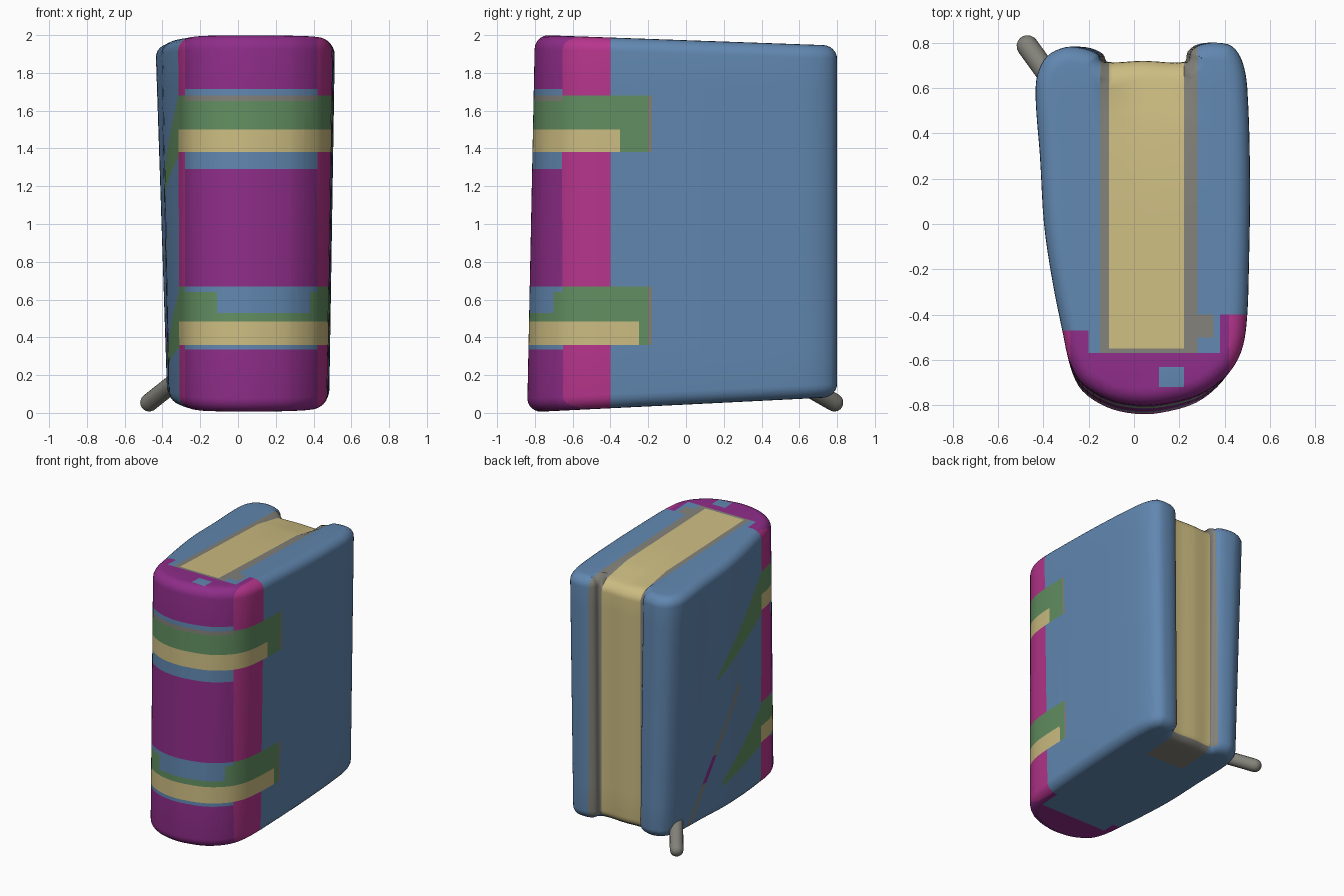
import bpy, bmesh, math
from mathutils import Vector

if "Cube" in bpy.data.objects:
    bpy.data.objects.remove(bpy.data.objects["Cube"])


def material(name, rgb):
    m = bpy.data.materials.new(name)
    lin = [((c / 255 + 0.055) / 1.055) ** 2.4 for c in rgb]
    m.diffuse_color = (*lin, 1)
    m.use_nodes = True
    m.node_tree.nodes["Principled BSDF"].inputs["Base Color"].default_value = m.diffuse_color
    return m


BLUE, TAN, GREEN, PURPLE, PINK, GREY = range(6)
mats = [material("cover blue", (97, 135, 176)), material("page tan", (205, 189, 130)),
        material("band green", (98, 143, 97)), material("spine purple", (143, 45, 137)),
        material("spine pink", (183, 53, 141)), material("edge grey", (130, 129, 121))]

# Outline seen from above, clockwise from the right side of the page groove
OUTLINE = [(0.235, 0.715), (0.25, 0.76), (0.29, 0.79), (0.36, 0.80), (0.43, 0.785),
           (0.475, 0.72), (0.498, 0.6), (0.51, 0.2), (0.505, -0.2), (0.495, -0.45),
           (0.47, -0.58), (0.41, -0.68), (0.29, -0.77), (0.12, -0.815), (0.0, -0.818),
           (-0.12, -0.79), (-0.23, -0.72), (-0.285, -0.62), (-0.312, -0.5), (-0.36, -0.25),
           (-0.395, 0.0), (-0.412, 0.3), (-0.43, 0.55), (-0.422, 0.66), (-0.38, 0.74),
           (-0.30, 0.78), (-0.22, 0.775), (-0.16, 0.75), (-0.135, 0.715), (0.04, 0.72)]


def smooth_loop(pts, steps):
    """Closed Catmull-Rom curve through the points."""
    out, n = [], len(pts)
    for i in range(n):
        a, b, c, d = (Vector(pts[(i + k) % n]) for k in (-1, 0, 1, 2))
        lab, lbc, lcd = (b - a).length, (c - b).length, (d - c).length
        t1 = (c - a) / (lab + lbc) * lbc
        t2 = (d - b) / (lbc + lcd) * lbc
        for s in range(steps):
            t = s / steps
            out.append(b * (2*t**3 - 3*t**2 + 1) + t1 * (t**3 - 2*t**2 + t)
                       + c * (3*t**2 - 2*t**3) + t2 * (t**3 - t**2))
    return out


def deform(x, y, z):
    """Lean of the covers and slope of the top and bottom edges."""
    w = (y + 0.82) / 1.62
    x *= 1 - (0.085 * w if x < 0 else 0.03) * (1.8 - z)
    lo = 0.003 + 0.05 * (y + 0.82)
    hi = 2.0 - 0.035 * (y + 0.78)
    if y < 0:
        y -= 0.025 * (z - 1) * y
    return Vector((x, y, lo + (hi - lo) * z / 2))


# Book body: rounded loft of the outline
bm = bmesh.new()
loop = smooth_loop(OUTLINE, 4)
N = len(loop)
normals = []
for i in range(N):
    t = loop[(i + 1) % N] - loop[i - 1]
    normals.append(Vector((t.y, -t.x)).normalized())
if (loop[30] + normals[30] * 0.1).length > loop[30].length:
    normals = [-v for v in normals]

R = 0.075
arc = [(R * (1 - math.sin(a)), R * (1 - math.cos(a)))
       for a in (k * math.pi / 12 for k in range(7))]
levels = arc + [(0, z) for z in (0.4, 0.8, 1.2, 1.6)] + [(i, 2 - z) for i, z in reversed(arc)]
rings = []
for inset, z in levels:
    rings.append([bm.verts.new(deform(*(p + n * inset), z)) for p, n in zip(loop, normals)])
for a, b in zip(rings, rings[1:]):
    for i in range(N):
        j = (i + 1) % N
        bm.faces.new((a[i], a[j], b[j], b[i]))
bm.faces.new(rings[0])
bm.faces.new(rings[-1])
bmesh.ops.recalc_face_normals(bm, faces=bm.faces)


def cut(co, no, left_only=False):
    faces = [f for f in bm.faces if not left_only or f.calc_center_median().x < -0.2]
    geom = set(faces)
    for f in faces:
        geom.update(f.edges)
        geom.update(f.verts)
    bmesh.ops.bisect_plane(bm, geom=list(geom), dist=1e-5, plane_co=co, plane_no=no)


# Cut the surface along every colour border
for x in (-0.28, -0.2, -0.15, -0.11, 0.05, 0.11, 0.22, 0.28, 0.35, 0.38, 0.42):
    cut((x, 0, 0), (1, 0, 0))
for y in (-0.72, -0.63, -0.57, -0.55, -0.5, -0.47, -0.4, -0.35, -0.25, -0.2, -0.18,
          0.0, 0.4, 0.5, 0.6):
    cut((0, y, 0), (0, 1, 0))
for z in (0.335, 0.36, 0.485, 0.53, 0.64, 0.67, 1.29, 1.38, 1.5, 1.65, 1.68, 1.715):
    cut((0, 0, z), (0, 0, 1))
# slanted bands on the left cover: lower line, upper line, rear end
SLANTS = [(1.17, 0.40, 1.28, 0.85, 0.18), (0.264, 0.17, 0.34, 0.65, 0.08)]
for z1, s1, z2, s2, end in SLANTS:
    cut((0, 0, z1), (0, s1, 1), True)
    cut((0, 0, z2), (0, s2, 1), True)
    cut((0, end, 0), (0, 1, 0), True)
STREAK = Vector((0, 0.807, 0.59))
S1, S2 = 0.445, 0.485
for c in (S1, S2):
    cut(STREAK * c, STREAK, True)


def colour(c, n):
    x, y, z = c
    limit = -0.4 if x > 0.38 else -0.47 if x < -0.2 else -0.57
    # page block on the top, the back and a worn patch below
    if n.z > 0.35 and z > 1.8 and y > -0.57 or y > 0.6 and -0.15 < x < 0.28 and n.z > -0.5:
        if -0.11 < x < 0.22 and y > -0.55:
            return TAN
        if -0.15 < x < 0.28 or 0.22 < x < 0.35 and -0.5 < y < -0.4:
            return GREY
    # worn spot on top of the spine
    if n.z > 0.35 and z > 1.8 and 0.11 < x < 0.22 and -0.72 < y < -0.63:
        return BLUE
    if n.z < -0.5 and y > 0.4 and -0.11 < x < 0.22:
        return GREY
    # left cover: slanted bands and the painted streak
    if x < -0.2 and y > -0.47 and n.x < -0.5:
        for z1, s1, z2, s2, end in SLANTS:
            if y < end and z1 - s1 * y < z < z2 - s2 * y:
                return GREEN
        if S1 < STREAK.dot(c) < S2 and 0.1 < z < 0.95:
            return PURPLE if 0.36 < z < 0.53 else GREY
        return BLUE
    # straps round the spine
    front = -0.28 < x < 0.42 and y < -0.5
    if x > 0.3 and y < -0.18 or y < -0.47:
        if 1.38 < z < 1.5 and y < -0.35 or 0.36 < z < 0.485 and y < -0.25:
            return TAN
        if 1.38 < z < 1.68 or 0.36 < z < 0.67:
            if front and z > 1.65 or y > -0.2:
                return GREY
            if front and (0.53 < z < 0.67 and -0.11 < x < 0.38 or 0.64 < z < 0.67):
                return BLUE
            return GREEN
    if y < limit:
        if front and (1.29 < z < 1.38 or 1.68 < z < 1.715 or 0.335 < z < 0.36):
            return BLUE
        return PURPLE if -0.28 < x < 0.42 else PINK
    return BLUE


bm.normal_update()
for f in bm.faces:
    f.material_index = colour(f.calc_center_median(), f.normal)

# Pages sag a little towards the back of the top
for v in bm.verts:
    if -0.12 < v.co.x < 0.225 and v.co.y > 0.4 and v.co.z > 1.8:
        v.co.z -= 0.045 * min(1, (v.co.y - 0.4) / 0.3)


def finish(bm, name, materials):
    me = bpy.data.meshes.new(name)
    bm.to_mesh(me)
    bm.free()
    for m in materials:
        me.materials.append(m)
    ob = bpy.data.objects.new(name, me)
    bpy.context.collection.objects.link(ob)
    bpy.ops.object.select_all(action='DESELECT')
    ob.select_set(True)
    bpy.context.view_layer.objects.active = ob
    bpy.ops.object.shade_smooth_by_angle(angle=math.radians(50))
    return ob


finish(bm, "book_body", mats)

# Bookmark rod with a rounded tip at the lower back left corner
tip, root = Vector((-0.47, 0.785, 0.055)), Vector((-0.30, 0.55, 0.19))
length = (tip - root).length
turn = (tip - root).to_track_quat('Z', 'Y')
bm = bmesh.new()
profile = [(0.048, 0.0), (0.048, length - 0.02)]
profile += [(0.048 * math.cos(a), length + 0.048 * math.sin(a))
            for a in (k * math.pi / 10 for k in range(5))]
rows = [[bm.verts.new(root + turn @ Vector((r * math.cos(t), r * math.sin(t), h)))
         for t in (k * math.tau / 16 for k in range(16))] for r, h in profile]
for a, b in zip(rows, rows[1:]):
    for i in range(16):
        bm.faces.new((a[i], a[(i + 1) % 16], b[(i + 1) % 16], b[i]))
bm.faces.new(rows[0])
bm.faces.new(rows[-1])
bmesh.ops.recalc_face_normals(bm, faces=bm.faces)
finish(bm, "bookmark_rod", [mats[GREY]])
